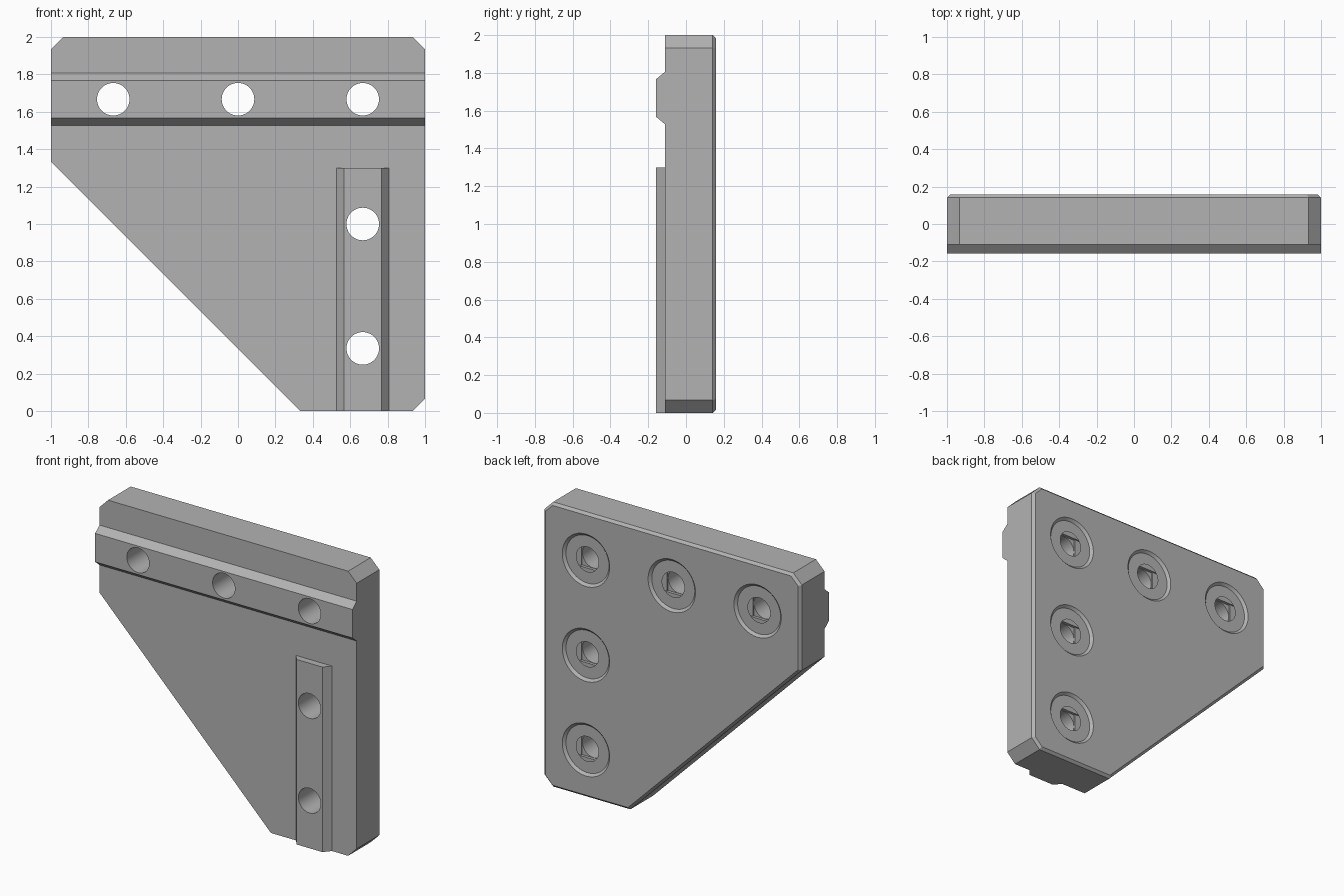
import bpy
import bmesh
import math
from mathutils import Vector

cube = bpy.data.objects.get("Cube")
if cube:
    bpy.data.objects.remove(cube, do_unlink=True)

FRONT, BACK, RAIL_FACE = -0.11, 0.158, -0.158
CHAMFER = 0.017
ROW_Z, COLUMN_X = 1.667, 0.667
HOLES = [(-0.667, ROW_Z), (0, ROW_Z), (COLUMN_X, ROW_Z), (COLUMN_X, 1.0), (COLUMN_X, 0.335)]
DRILL_R, BORE_R = 0.087, 0.167

grey = bpy.data.materials.new("plain_grey")
grey.use_nodes = True
colour = (0.45, 0.45, 0.45, 1)
grey.diffuse_color = colour
grey.node_tree.nodes["Principled BSDF"].inputs["Base Color"].default_value = colour


def extrude(bm, face, vector):
    """Extrude a face and return the new end face."""
    new = bmesh.ops.extrude_face_region(bm, geom=[face])["geom"]
    verts = [g for g in new if isinstance(g, bmesh.types.BMVert)]
    bmesh.ops.translate(bm, verts=verts, vec=vector)
    return next(g for g in new if isinstance(g, bmesh.types.BMFace))


def prism(bm, points, vector):
    face = bm.faces.new([bm.verts.new(p) for p in points])
    # keep the starting face as the other cap
    cap = bmesh.ops.duplicate(bm, geom=[face])
    end = extrude(bm, face, vector)
    bmesh.ops.remove_doubles(bm, verts=bm.verts[:], dist=1e-5)
    return end


def finish(name, bm):
    bmesh.ops.recalc_face_normals(bm, faces=bm.faces[:])
    mesh = bpy.data.meshes.new(name)
    bm.to_mesh(mesh)
    bm.free()
    mesh.materials.append(grey)
    obj = bpy.data.objects.new(name, mesh)
    bpy.context.collection.objects.link(obj)
    return obj


def combine(target, tool, operation):
    tool.hide_render = True
    mod = target.modifiers.new(tool.name, "BOOLEAN")
    mod.operation, mod.object, mod.solver = operation, tool, "EXACT"
    bpy.context.view_layer.objects.active = target
    bpy.ops.object.modifier_apply(modifier=mod.name)
    bpy.data.objects.remove(tool, do_unlink=True)


def circle(radius, limit=1.0, count=64):
    """Circle outline, optionally flattened above and below."""
    angles = [2 * math.pi * (i + 0.5) / count for i in range(count)]
    return [(radius * math.cos(a), max(-limit, min(limit, radius * math.sin(a)))) for a in angles]


def hole_cutter(name, outline, y0, y1, flare=0):
    """One cutter for all five holes, with an optional flared mouth."""
    bm = bmesh.new()
    for cx, cz in HOLES:
        end = prism(bm, [(cx + x, y0, cz + z) for x, z in outline], (0, y1 - y0, 0))
        if flare:
            end = extrude(bm, end, (0, flare, 0))
            centre = Vector((cx, y1 + flare, cz))
            for v in end.verts:
                v.co += (v.co - centre).normalized() * flare
    return finish(name, bm)


# Plate with clipped corners and a chamfered back rim
outline = [(-1, 1.333), (-1, 1.933), (-0.933, 2), (0.933, 2),
           (1, 1.933), (1, 0.067), (0.933, 0), (0.333, 0)]
bm = bmesh.new()
end = prism(bm, [(x, FRONT, z) for x, z in outline], (0, BACK - CHAMFER - FRONT, 0))
bmesh.ops.recalc_face_normals(bm, faces=bm.faces[:])
bmesh.ops.inset_region(bm, faces=[end], thickness=CHAMFER, use_even_offset=True)
bmesh.ops.translate(bm, verts=end.verts[:], vec=(0, CHAMFER, 0))
bracket = finish("corner_bracket", bm)

# Locating rails with sloped sides
profile = [(-0.14, FRONT + 0.03), (-0.14, FRONT), (-0.1, RAIL_FACE),
           (0.1, RAIL_FACE), (0.14, FRONT), (0.14, FRONT + 0.03)]
bm = bmesh.new()
prism(bm, [(-1, y, ROW_Z + s) for s, y in profile], (2, 0, 0))
prism(bm, [(COLUMN_X + s, y, 0) for s, y in profile], (0, 0, 1.3))
combine(bracket, finish("rails", bm), "UNION")

# Screw holes, recesses with flared rims, then slot and square steps
square = [(-1, -1), (1, -1), (1, 1), (-1, 1)]
half = DRILL_R + 0.002
floor = BACK - 0.065
combine(bracket, hole_cutter("drills", circle(DRILL_R), -0.3, 0.3), "DIFFERENCE")
combine(bracket, hole_cutter("recesses", circle(BORE_R), floor, BACK - CHAMFER, 0.03), "DIFFERENCE")
combine(bracket, hole_cutter("slots", circle(BORE_R - 0.001, half), floor - 0.01, floor + 0.02), "DIFFERENCE")
combine(bracket, hole_cutter("squares", [(x * half, z * half) for x, z in square],
                             floor - 0.02, floor + 0.02), "DIFFERENCE")

# Smooth round walls, crisp edges
bpy.ops.object.select_all(action="DESELECT")
bracket.select_set(True)
bpy.context.view_layer.objects.active = bracket
bpy.ops.object.shade_smooth_by_angle(angle=math.radians(25))
